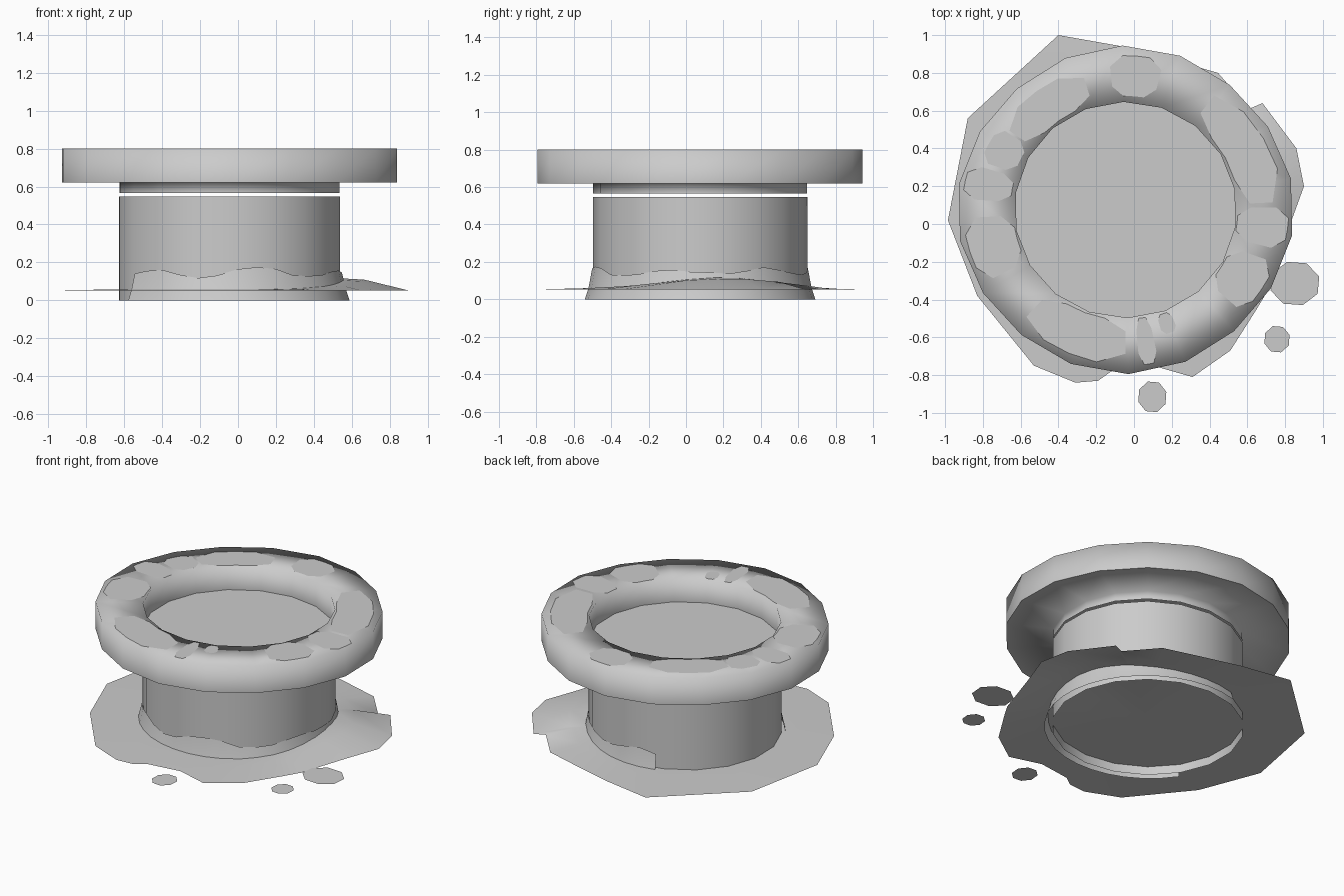
import bpy, bmesh, math, random

if "Cube" in bpy.data.objects:
    bpy.data.objects.remove(bpy.data.objects["Cube"])

random.seed(4)
CX, CY = -0.045, 0.075      # centre of the round body
SIDES = 18


def polar(deg, r, z, squash=0.972):
    a = math.radians(deg)
    if r > 0.8:             # the rim is slightly flattened on its diagonals
        r *= 1 - 0.022 * math.sin(2 * a) ** 2
    return (CX + r * math.cos(a), CY + r * squash * math.sin(a), z)


def make(name, verts, faces, smooth=False):
    me = bpy.data.meshes.new(name)
    me.from_pydata(verts, [], faces)
    bm = bmesh.new()
    bm.from_mesh(me)
    bmesh.ops.recalc_face_normals(bm, faces=bm.faces)
    bm.to_mesh(me)
    bm.free()
    for p in me.polygons:
        p.use_smooth = smooth
    ob = bpy.data.objects.new(name, me)
    bpy.context.collection.objects.link(ob)
    return ob


def lathe(name, profile, phase=11):
    """Revolve (r, z) points around the body axis as open strips."""
    n = SIDES
    verts = [polar(phase + 360 / n * i, r, z) for r, z in profile for i in range(n)]
    faces = [(k * n + i, k * n + (i + 1) % n, (k + 1) * n + (i + 1) % n, (k + 1) * n + i)
             for k in range(len(profile) - 1) for i in range(n)]
    return make(name, verts, faces, True)


def flat(name, verts):
    """One upward facing polygon."""
    ob = make(name, verts, [tuple(range(len(verts)))])
    if ob.data.polygons[0].normal.z < 0:
        ob.data.flip_normals()
    return ob


# Round wall, open at both ends
lathe("wall", [(0.59, 0), (0.59, 0.548)])

# Rim: wide soft-shaded ring with a short collar below it, sharp only at its lower edge
rim = lathe("rim", [(0.588, 0.565), (0.588, 0.62), (0.895, 0.62), (0.895, 0.8),
                    (0.588, 0.8), (0.588, 0.645)])
for e in rim.data.edges:
    if all(v // SIDES == 2 for v in e.vertices):
        e.use_edge_sharp = True

# Water surface inside the rim
flat("water", [polar(11 + 360 / SIDES * i, 0.588, 0.645) for i in range(SIDES)])

# Flat stone patches on the rim: start angle, end angle, inner and outer radius
patches = [(107, 145, .60, .80), (146, 161, .62, .82), (163, 176, .61, .865),
           (183, 208, .595, .86), (76, 96, .62, .84), (3, 53, .60, .84),
           (-15, 1, .595, .865), (-42, -20, .595, .855), (228, 270, .60, .845),
           (275, 282, .595, .85), (286, 293, .60, .71)]
for i, (a0, a1, r0, r1) in enumerate(patches):
    pts = []
    for r, inner in ((r0, True), (r1, False)):
        steps = 5
        row = []
        for s in range(steps):
            a = a0 + (a1 - a0) * s / (steps - 1)
            end = s in (0, steps - 1)
            rr = r + (r1 - r0) * (0.25 if end else 0.0) * (1 if inner else -1)
            row.append(polar(a, rr, 0.802))
        pts += row if inner else row[::-1]
    flat(f"rim_stone_{i + 1}", pts)

# Jagged flared skirt hugging the foot of the wall
cols = 26
verts, faces = [], []
for i in range(cols):
    a = -147 + 254 * i / (cols - 1)
    verts += [polar(a, 0.635, 0), polar(a, 0.615, 0.06),
              polar(a, 0.595, 0.145 + 0.02 * math.sin(i * 1.1) + random.uniform(-.01, .015))]
for i in range(cols - 1):
    for k in range(2):
        b = 3 * i + k
        faces.append((b, b + 3, b + 4, b + 1))
skirt = make("foot_skirt", verts, faces, True)
if sum(p.normal.x * (p.center.x - CX) for p in skirt.data.polygons) < 0:
    skirt.data.flip_normals()

# Ground patch: irregular outline with a low hump on the right side
outline = [(-.40, 1.0), (-.88, .56), (-.985, .02), (-.83, -.38), (-.53, -.75), (-.31, -.84),
           (-.19, -.83), (-.12, -.78), (.10, -.75), (.31, -.81), (.51, -.67), (.65, -.45),
           (.71, -.35), (.82, -.02), (.90, .20), (.86, .40), (.68, .64), (.61, .61),
           (.445, .80), (.2, .87), (-.06, .94)]
n = len(outline)
rings = [[], [], []]
for x, y in outline:
    a = math.atan2(y - CY, x - CX)
    hump = 0.06 * math.exp(-((math.degrees(a) - 12) / 42) ** 2)
    ix, iy, _ = polar(math.degrees(a), 0.588, 0)
    rings[0].append((x, y, 0.052))
    rings[1].append((ix + (x - ix) * .35, iy + (y - iy) * .35, 0.056 + hump * .9))
    rings[2].append((ix, iy, 0.057 + hump))
verts = sum(rings, []) + [(CX, CY, 0.052)]
faces = [(k * n + i, k * n + (i + 1) % n, (k + 1) * n + (i + 1) % n, (k + 1) * n + i)
         for k in range(2) for i in range(n)]
faces += [(2 * n + i, 2 * n + (i + 1) % n, 3 * n) for i in range(n)]
ground = make("ground_patch", verts, faces, True)
if sum(p.normal.z for p in ground.data.polygons) < 0:
    ground.data.flip_normals()

# Loose flat stones beside the ground patch: centre and radii
for i, (x, y, rx, ry) in enumerate([(.852, -.315, .135, .12), (.757, -.61, .07, .073),
                                    (.097, -.915, .078, .085)]):
    flat(f"loose_stone_{i + 1}",
         [(x + rx * math.cos(math.tau * (k + .4) / 8), y + ry * math.sin(math.tau * (k + .4) / 8),
           0.056) for k in range(8)])
